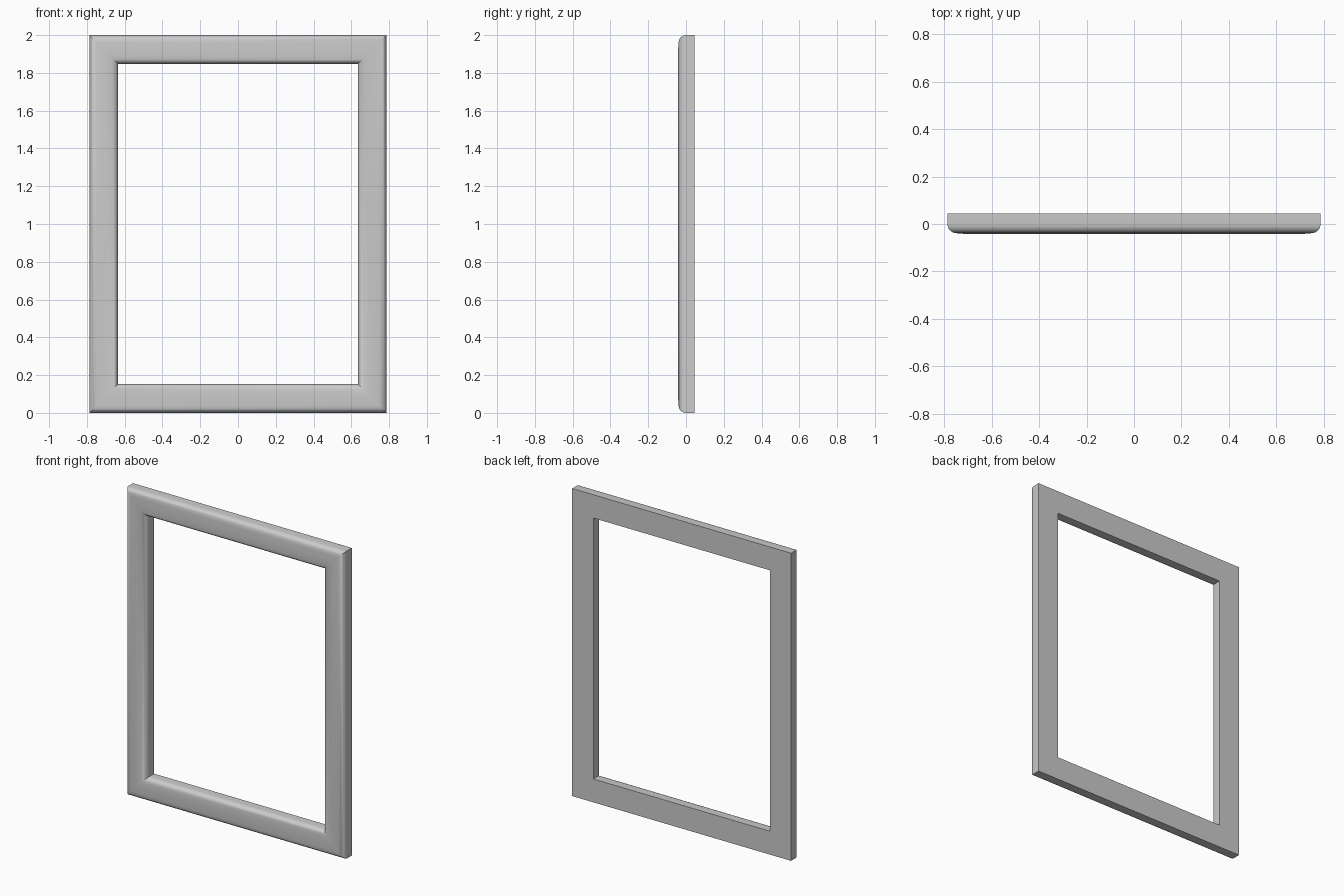
import bpy
import bmesh
import math

if "Cube" in bpy.data.objects:
    bpy.data.objects.remove(bpy.data.objects["Cube"], do_unlink=True)

WIDTH, HEIGHT, RAIL = 1.574, 2.0, 0.152
FRONT, BACK = -0.042, 0.045
CROWN = 0.003          # slight bulge of the front
ROUND_X, ROUND_Y = 0.04, 0.036
STEPS = 6


def moulding_profile():
    """Cross-section as (inset from outer edge, y), outer back to inner back."""
    half = [(0.0, BACK)]
    for i in range(STEPS + 1):
        a = math.pi / 2 * i / STEPS
        half.append((ROUND_X * (1 - math.cos(a)),
                     FRONT + CROWN + ROUND_Y * (1 - math.sin(a))))
    middle = [(RAIL / 2, FRONT)]
    return half + middle + [(RAIL - d, y) for d, y in reversed(half)]


# Moulded frame: sweep the profile around four mitred corners
bm = bmesh.new()
profile = moulding_profile()
rings = []
for sx, sz in ((-1, -1), (1, -1), (1, 1), (-1, 1)):
    rings.append([bm.verts.new((sx * (WIDTH / 2 - d), y,
                                HEIGHT / 2 + sz * (HEIGHT / 2 - d)))
                  for d, y in profile])
count = len(profile)
for k in range(4):
    a, b = rings[k], rings[(k + 1) % 4]
    for i in range(count):
        j = (i + 1) % count
        bm.faces.new((a[i], b[i], b[j], a[j]))
bmesh.ops.recalc_face_normals(bm, faces=bm.faces)

mesh = bpy.data.meshes.new("picture_frame")
bm.to_mesh(mesh)
bm.free()
frame = bpy.data.objects.new("picture_frame", mesh)
bpy.context.collection.objects.link(frame)

# Single grey finish
grey = bpy.data.materials.new("plain_grey")
grey.use_nodes = True
colour = (0.6, 0.6, 0.6, 1.0)
grey.diffuse_color = colour
grey.node_tree.nodes["Principled BSDF"].inputs["Base Color"].default_value = colour
mesh.materials.append(grey)

# Smooth moulding with crisp back edges
bpy.ops.object.select_all(action="DESELECT")
frame.select_set(True)
bpy.context.view_layer.objects.active = frame
bpy.ops.object.shade_smooth_by_angle(angle=math.radians(40))
